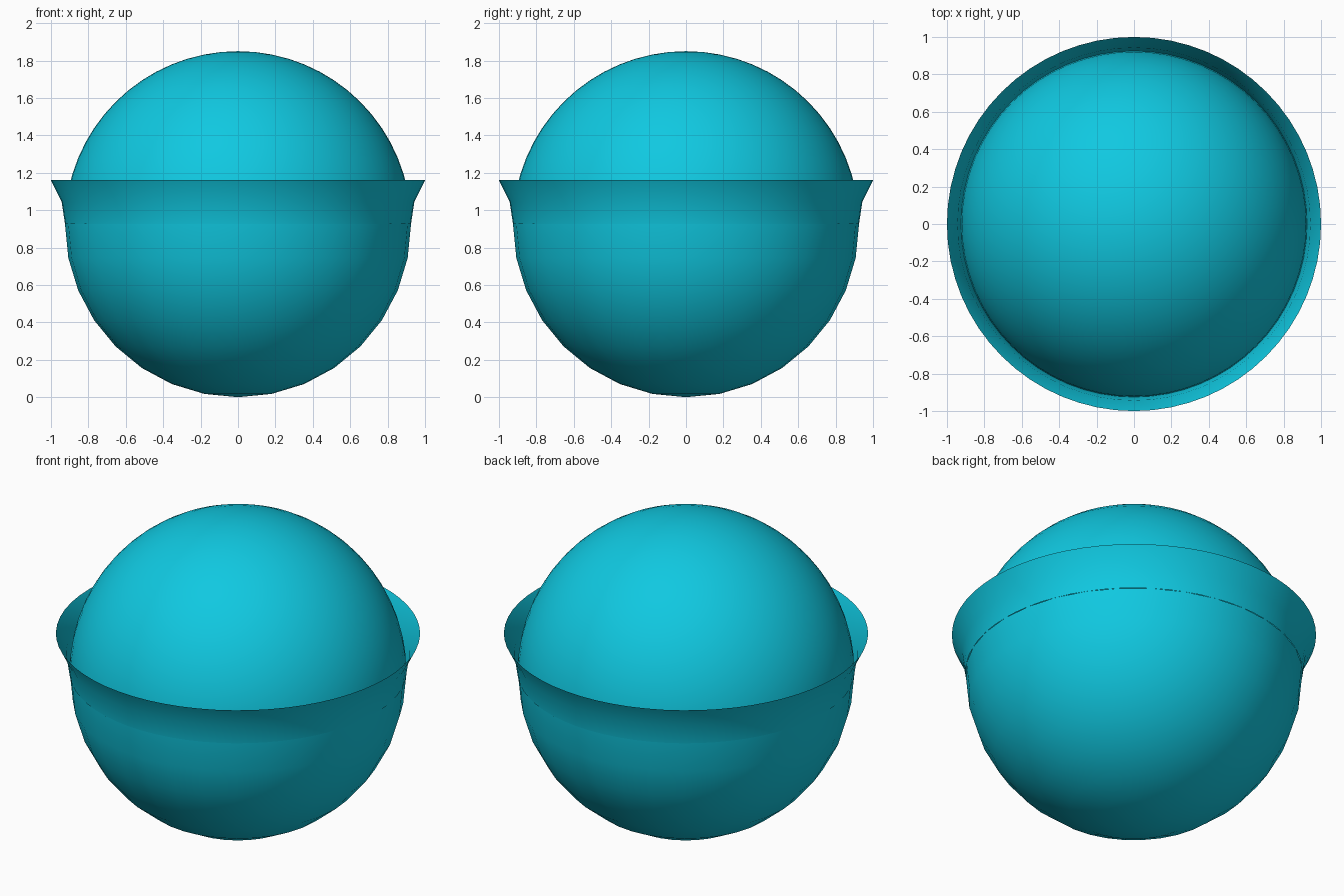
import bpy, bmesh, math

if "Cube" in bpy.data.objects:
    bpy.data.objects.remove(bpy.data.objects["Cube"])

R = 0.925   # ball radius, also the height of its centre

cyan = bpy.data.materials.new("cyan")
cyan.diffuse_color = (0.005, 0.58, 0.75, 1)
cyan.use_nodes = True
cyan.node_tree.nodes["Principled BSDF"].inputs["Base Color"].default_value = cyan.diffuse_color


def lathe(name, profile, steps):
    """Revolve an upward (radius, height) profile about z into a smooth surface."""
    bm = bmesh.new()
    verts = [bm.verts.new((r, 0, z)) for r, z in profile]
    edges = [bm.edges.new(pair) for pair in zip(verts, verts[1:])]
    bmesh.ops.spin(bm, geom=verts + edges, cent=(0, 0, 0), axis=(0, 0, 1),
                   angle=math.tau, steps=steps, use_merge=False)
    bmesh.ops.remove_doubles(bm, verts=bm.verts, dist=1e-5)
    for f in bm.faces:
        f.normal_update()
        c = f.calc_center_median()
        if f.normal.x * c.x + f.normal.y * c.y < 0:   # face outward
            f.normal_flip()
        f.smooth = True
    mesh = bpy.data.meshes.new(name)
    bm.to_mesh(mesh)
    bm.free()
    mesh.materials.append(cyan)
    obj = bpy.data.objects.new(name, mesh)
    bpy.context.collection.objects.link(obj)
    return obj


def arc(start, end, count):
    """Points on the ball's side, by degrees above its equator."""
    pts = []
    for i in range(count + 1):
        a = math.radians(start + (end - start) * i / count)
        pts.append((max(0, R * math.cos(a)), R + R * math.sin(a)))
    return pts


# coarser lower bowl and finer upper dome
lathe("lower_bowl", arc(-90, 0, 8), 32)
lathe("upper_dome", arc(0, 90, 16), 64)

# thin collar that flares out from the equator
lathe("flared_collar", [(R, R), (0.943, 1.045), (1.0, 1.16)], 64)
